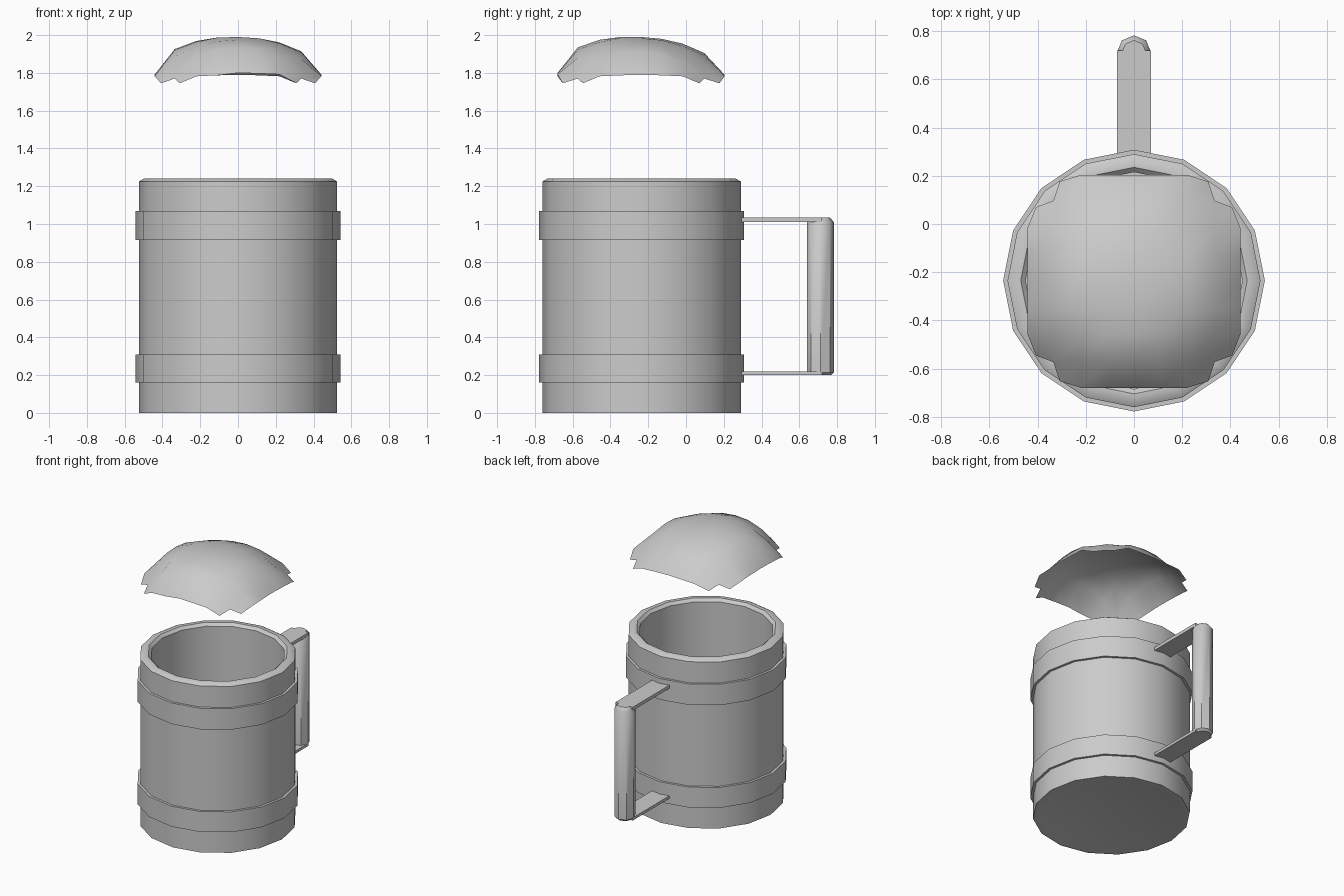
import bpy, bmesh, math
from mathutils import Vector

if "Cube" in bpy.data.objects:
    bpy.data.objects.remove(bpy.data.objects["Cube"])

CY = -0.235  # mug axis position in y


def make(name, verts, faces, smooth=40):
    me = bpy.data.meshes.new(name)
    me.from_pydata(verts, [], faces)
    bm = bmesh.new()
    bm.from_mesh(me)
    bmesh.ops.recalc_face_normals(bm, faces=bm.faces)
    bm.to_mesh(me)
    bm.free()
    ob = bpy.data.objects.new(name, me)
    bpy.context.collection.objects.link(ob)
    bpy.ops.object.select_all(action='DESELECT')
    ob.select_set(True)
    bpy.context.view_layer.objects.active = ob
    bpy.ops.object.shade_smooth_by_angle(angle=math.radians(smooth))
    return ob


def lathe(name, profile, cy, sides, closed=False):
    """Revolve an (r, z) profile; open profiles get capped at both ends."""
    verts, faces = [], []
    for r, z in profile:
        for i in range(sides):
            a = 2 * math.pi * i / sides
            verts.append((r * math.cos(a), cy + r * math.sin(a), z))
    n = len(profile)
    for k in range(n if closed else n - 1):
        for i in range(sides):
            a, b, j = k * sides, (k + 1) % n * sides, (i + 1) % sides
            faces.append((a + i, a + j, b + j, b + i))
    if not closed:
        faces.append(tuple(range(sides)))
        faces.append(tuple(range((n - 1) * sides, n * sides)))
    return make(name, verts, faces)


# Mug body with bevelled rim, hollow inside
lathe("mug_body", [(0.46, 0.01), (0.50, 0.0), (0.525, 0.0), (0.525, 1.225),
                   (0.50, 1.24), (0.47, 1.24), (0.45, 1.22), (0.45, 0.03)], CY, 16)

# Two raised bands
for name, z0, z1 in (("lower_band", 0.16, 0.31), ("upper_band", 0.915, 1.07)):
    lathe(name, [(0.51, z0), (0.543, z0), (0.543, z1), (0.51, z1)], CY, 16, True)

# Eight-sided upright grip
lathe("handle_grip", [(0.055, 0.20), (0.071, 0.215), (0.071, 1.01), (0.05, 1.034)], 0.712, 8)

# Thin flat arms joining the grip to the mug
for name, z0, z1 in (("lower_arm", 0.20, 0.22), ("upper_arm", 1.01, 1.034)):
    bm = bmesh.new()
    bmesh.ops.create_cube(bm, size=1)
    for v in bm.verts:
        v.co = Vector((v.co.x * 0.14, 0.495 + v.co.y * 0.45, (z0 + z1) / 2 + v.co.z * (z1 - z0)))
    me = bpy.data.meshes.new(name)
    bm.to_mesh(me)
    bm.free()
    bpy.context.collection.objects.link(bpy.data.objects.new(name, me))

# Floating foam cap: 8x8 domed sheet with the four corner cells missing.
# Quadrant heights by grid distance from the centre.
H = [[1.99, 1.985, 1.965, 1.92, 1.79],
     [1.985, 1.98, 1.955, 1.91, 1.787],
     [1.965, 1.955, 1.925, 1.87, 1.782],
     [1.92, 1.91, 1.87, 1.77, 1.745],
     [1.79, 1.787, 1.782, 1.745, 1.74]]
STEP = [0, 0.11, 0.22, 0.335, 0.442]
verts, faces, index = [], [], {}
for i in range(-4, 5):
    for j in range(-4, 5):
        a, b = abs(i), abs(j)
        if a == 4 and b == 4:
            continue
        x, y, z = STEP[a], STEP[b], H[a][b]
        if (a, b) == (4, 3):
            x, y = 0.407, 0.308
        elif (a, b) == (3, 4):
            x, y = 0.308, 0.415
        if max(a, b) < 4 and min(a, b) < 3:
            z -= 0.005 * j + 0.002 * i  # crown leans to the front
        if j == -4 and i in (0, 1, 2):
            z += 0.01  # lifted front edge
        index[i, j] = len(verts)
        verts.append((math.copysign(x, i), CY - 0.003 + math.copysign(y, j), min(z, 2.0)))
for i in range(-4, 4):
    for j in range(-4, 4):
        quad = [(i, j), (i + 1, j), (i + 1, j + 1), (i, j + 1)]
        if all(q in index for q in quad):
            faces.append([index[q] for q in quad])
foam = make("foam_cap", verts, faces, 60)
